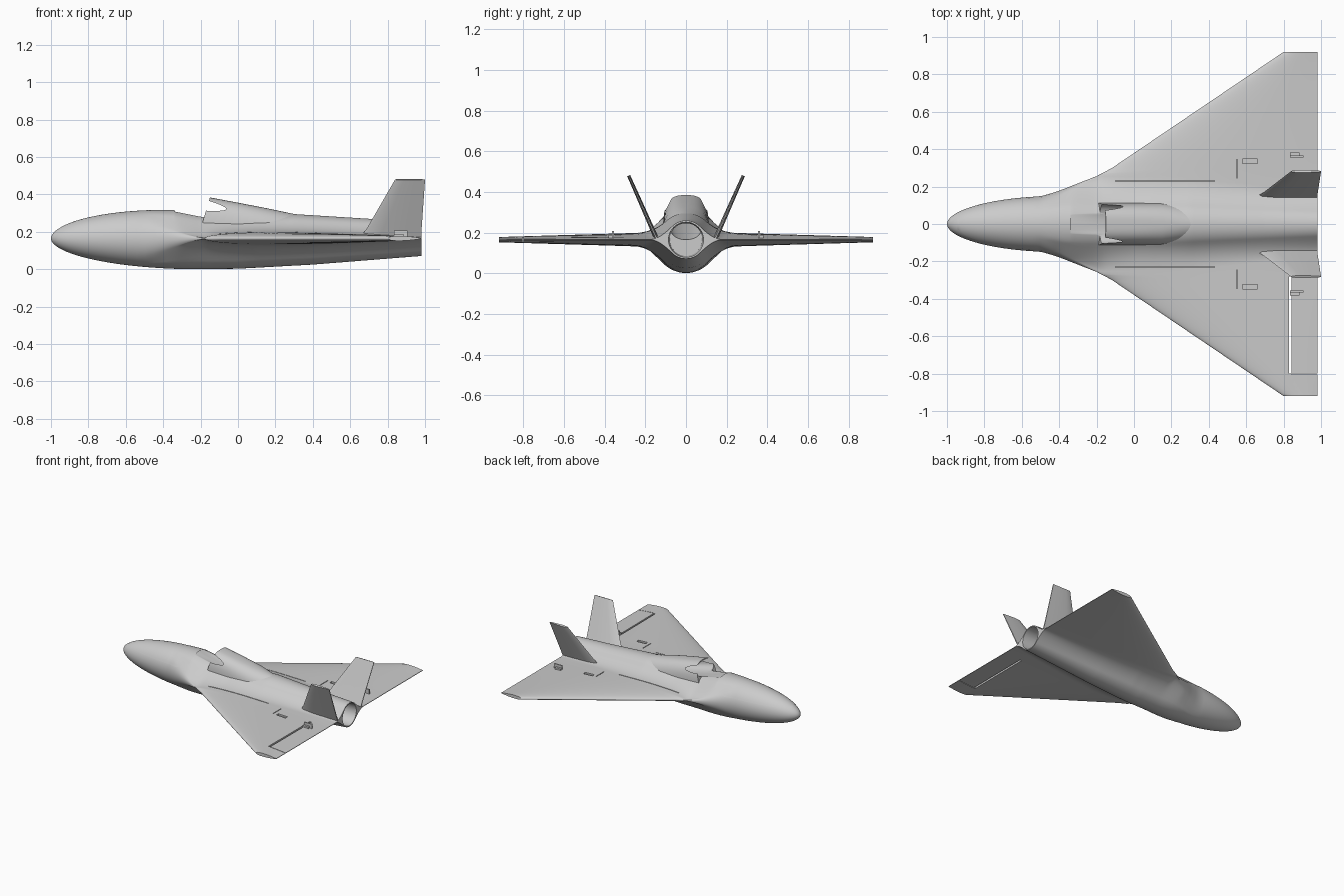
import bpy, bmesh, math
from mathutils import Vector

if "Cube" in bpy.data.objects:
    bpy.data.objects.remove(bpy.data.objects["Cube"])

ZC = 0.165  # height of the body axis and wing plane


def interp(tab, v):
    if v <= tab[0][0]:
        return tab[0][1]
    for (a, p), (b, q) in zip(tab, tab[1:]):
        if v <= b:
            return p + (q - p) * (v - a) / max(b - a, 1e-9)
    return tab[-1][1]


def smooth(a, b, v):
    t = min(max((v - a) / (b - a), 0), 1)
    return t * t * (3 - 2 * t)


def loft(name, rings, closed=True):
    bm = bmesh.new()
    rows = [[bm.verts.new(p) for p in r] for r in rings]
    n = len(rows[0])
    for a, b in zip(rows, rows[1:]):
        for i in range(n if closed else n - 1):
            j = (i + 1) % n
            bm.faces.new((a[i], a[j], b[j], b[i]))
    if closed:
        bm.faces.new(rows[0])
        bm.faces.new(rows[-1])
    bmesh.ops.recalc_face_normals(bm, faces=bm.faces)
    return finish(name, bm)


def finish(name, bm):
    me = bpy.data.meshes.new(name)
    bm.to_mesh(me)
    bm.free()
    ob = bpy.data.objects.new(name, me)
    bpy.context.collection.objects.link(ob)
    return ob


def boxes(name, specs):
    bm = bmesh.new()
    for c, s in specs:
        vs = bmesh.ops.create_cube(bm, size=1)["verts"]
        for v in vs:
            v.co = Vector([c[k] + v.co[k] * s[k] for k in range(3)])
    return finish(name, bm)


def activate(ob):
    bpy.ops.object.select_all(action='DESELECT')
    ob.select_set(True)
    bpy.context.view_layer.objects.active = ob


def cut(ob, cutters):
    activate(ob)
    for c in cutters:
        m = ob.modifiers.new("cut", 'BOOLEAN')
        m.operation, m.solver, m.object = 'DIFFERENCE', 'EXACT', c
        bpy.ops.object.modifier_apply(modifier=m.name)


# Body proportions along x: planform edge, fuselage width, heights above / below the axis
EDGE = [(-.5, .15), (-.42, .17), (-.2, .256), (-.12, .298), (.8, .92), (.98, .92)]
LEAD = [(y, x) for x, y in EDGE[:5]]
WIDTH = [(-1, .15), (.1, .15), (.98, .095)]
UP = [(-.34, .15), (-.2, .125), (0, .115), (.3, .13), (.7, .105), (.98, .094)]
DOWN = [(-.3, .165), (0, .162), (.4, .14), (.98, .094)]
THICK = [(.15, .036), (.28, .03), (.92, .011)]


def nose(x, length):
    u = min((x + 1) / length, 1)
    return max(1 - (1 - u) ** 2, 1e-5) ** .52


def wing_half(x, y):
    le = interp(LEAD, y)
    c = min(max((x - le) / (.98 - le), 0), 1)
    return .002 + interp(THICK, y) * 2.6 * math.sqrt(c) * (1 - c)


def half_section(x, h):
    """Points (y, height) from the centreline out to the wing edge."""
    k = nose(x, .6)
    w, e = interp(WIDTH, x) * k, interp(EDGE, x) * k
    yf = min(e, 1.8 * w)
    zf = min(wing_half(x, yf), .6 * h)
    q = math.sqrt(.5)
    p0 = (w * q, h * q)
    p1y = min(p0[0] + w * q * (h * q - zf) / (h * q), yf)
    pts = [(w * math.sin(i * math.pi / 40), h * math.cos(i * math.pi / 40)) for i in range(10)]
    for i in range(10):
        t = i / 10
        a, b, c = (1 - t) ** 2, 2 * t * (1 - t), t * t
        pts.append((a * p0[0] + b * p1y + c * yf, a * p0[1] + (b + c) * zf))
    for i in range(15):
        y = yf + (e - yf) * (1 - (1 - i / 14) ** 2)
        pts.append((y, min(wing_half(x, y), zf) if i == 0 else wing_half(x, y)))
    t, n, out = smooth(-.55, -.15, x), len(pts) - 1, []
    for i, (y, z) in enumerate(pts):
        g = math.pi / 2 * i / n
        ya, za = e * math.sin(g), h * math.cos(g)
        out.append((ya + (y - ya) * t, max(za + (z - za) * t, min(.0015, h * .05))))
    return out


def body_ring(x):
    top = half_section(x, interp(UP, x) * nose(x, .6))
    bot = half_section(x, interp(DOWN, x) * nose(x, .8))
    right = [(x, y, ZC + z) for y, z in top] + [(x, y, ZC - z) for y, z in reversed(bot)]
    return right + [(x, -y, z) for x, y, z in reversed(right[1:-1])]


stations = [-1 + .6 * (max(i, .3) / 24) ** 2 for i in range(24)] + [-.4 + .02 * i for i in range(70)]
body = loft("body_and_wings", [body_ring(x) for x in stations])


# Air intake hump behind the canopy
def arch(x, hw, top, n, lean=0, base=.2):
    r = []
    for i in range(33):
        a = math.pi * i / 32
        c, s = math.cos(a), max(math.sin(a), 0)
        z = base + (top - base) * s ** (2 / n)
        r.append((x - (top - z) * lean, math.copysign(hw * abs(c) ** (2 / n), c), z))
    return r


intake = loft("intake_duct", [arch(-.15, .113, .384, 3, .3), arch(0, .113, .356, 2.8),
                              arch(.15, .113, .327, 2.4), arch(.25, .1, .306, 2),
                              arch(.35, .07, .285, 2)])


# Hollow intake tunnel and exhaust pipe
def oval(x, z, ry, rz, n=2.0):
    r = []
    for i in range(48):
        a = 2 * math.pi * i / 48
        c, s = math.cos(a), math.sin(a)
        r.append((x, math.copysign(ry * abs(c) ** (2 / n), c), z + math.copysign(rz * abs(s) ** (2 / n), s)))
    return r


tunnel = loft("tunnel_cutter", [oval(-.42, .377, .102, .055, 2.5), oval(-.15, .32, .104, .055, 2.5),
                                oval(.4, .2, .07, .05)])
pipe = loft("pipe_cutter", [oval(.33, ZC, .08, .08), oval(1.1, ZC, .087, .087)])

# Control surface gap, seams and servo slots
specs = [((.835, -.54, ZC), (.014, .52, .2)), ((.925, -.802, ZC), (.164, .004, .2))]
for s in (1, -1):
    specs += [((.165, s * .23, .24), (.53, .005, .12)),
              ((.62, s * .335, .225), (.08, .025, .1)),
              ((.55, s * .295, .225), (.006, .1, .1))]
gaps = boxes("gap_cutter", specs)
cut(body, [tunnel, pipe, gaps])
cut(intake, [tunnel])
for c in (tunnel, pipe, gaps):
    bpy.data.objects.remove(c)

# Canopy: a skin just proud of the nose
rings = []
for i in range(31):
    x = -.945 + .605 * i / 30
    sec = half_section(x, interp(UP, x) * nose(x, .6))
    lvl = min(.055 + .04 * smooth(-.45, -.34, x), sec[0][1] * .98)
    tab = [(z, y) for y, z in reversed(sec)]
    half = []
    for k in range(13):
        z = lvl + (sec[0][1] - lvl) * math.sin(k * math.pi / 24)
        half.append((x, interp(tab, z) * 1.015, ZC + z * 1.015))
    rings.append(half + [(px, -py, pz) for px, py, pz in reversed(half[:-1])])
canopy = loft("canopy", rings, closed=False)


# Canted twin fins
def fin_ring(le, te, y, z, th, s):
    foil = [(0, 0), (.05, .6), (.3, 1), (.7, .7), (1, .3)]
    loop = foil + [(c, -t) for c, t in reversed(foil[1:])]
    return [(le + (te - le) * c, s * (y + .92 * th * t), z - .39 * th * t) for c, t in loop]


parts = [body, intake, canopy]
for s, side in ((1, "left"), (-1, "right")):
    parts.append(loft("fin_" + side, [fin_ring(.645, .98, .14, .16, .013, s),
                                      fin_ring(.69, .982, .167, .22, .011, s),
                                      fin_ring(.84, 1.0, .282, .48, .008, s)]))
    # Control horn on the wing
    boxes("control_horn_" + side, [((.87, s * .36, .185), (.07, .01, .045)),
                                   ((.86, s * .372, .178), (.05, .02, .02))])

for ob in parts:
    activate(ob)
    bpy.ops.object.shade_smooth_by_angle(angle=math.radians(35))
